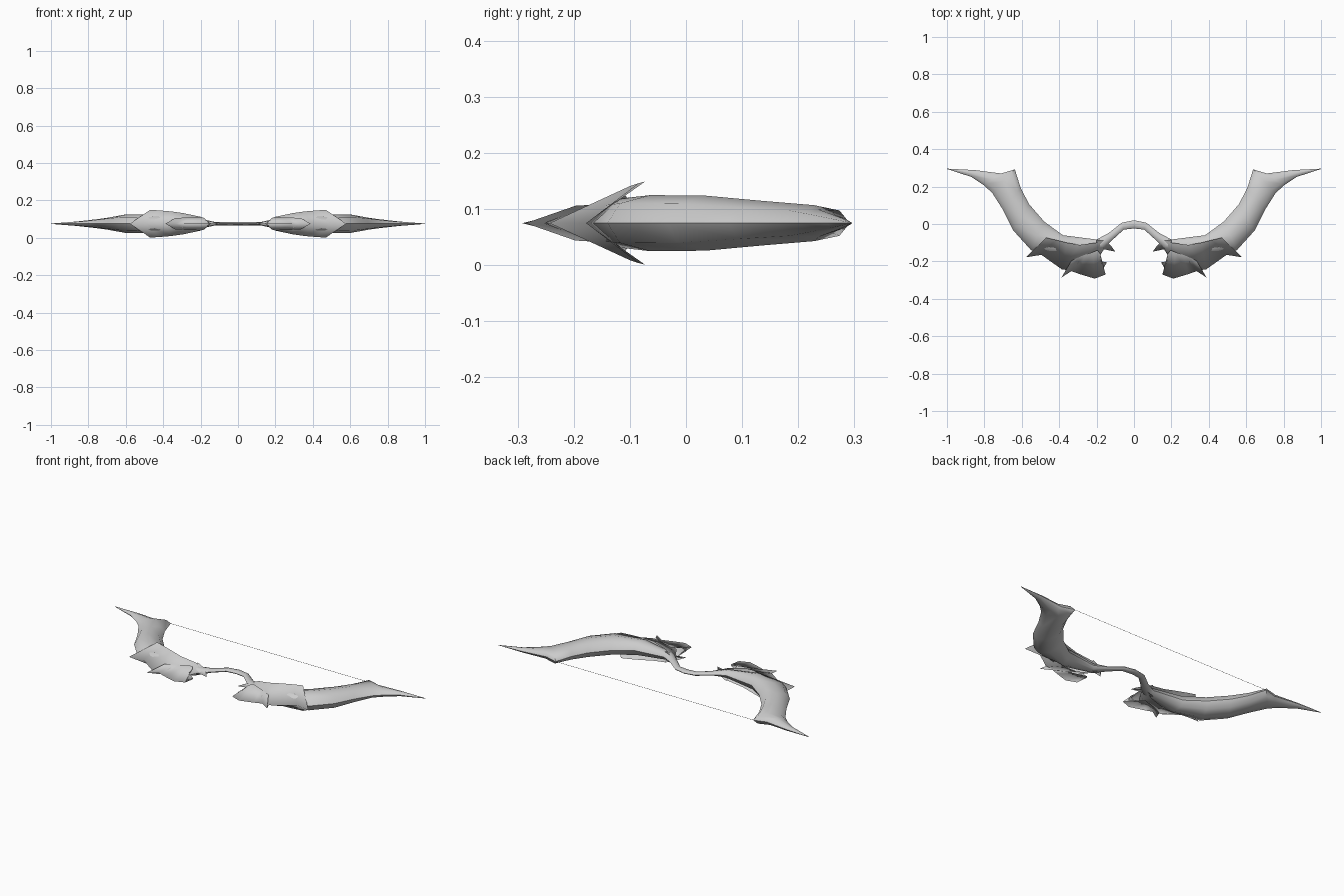
import bpy, bmesh, math

if "Cube" in bpy.data.objects:
    bpy.data.objects.remove(bpy.data.objects["Cube"])

ZC = 0.075  # height of the symmetry plane
gray = bpy.data.materials.new("plain_gray")
gray.diffuse_color = (0.6, 0.6, 0.6, 1)
gray.use_nodes = True
gray.node_tree.nodes["Principled BSDF"].inputs["Base Color"].default_value = gray.diffuse_color


def finish(name, bm, mirror_z=False, angle=40):
    """Turn a right-hand half into a mirrored, smooth object."""
    bmesh.ops.recalc_face_normals(bm, faces=bm.faces)
    me = bpy.data.meshes.new(name)
    bm.to_mesh(me)
    bm.free()
    me.materials.append(gray)
    ob = bpy.data.objects.new(name, me)
    bpy.context.collection.objects.link(ob)
    ob.location.z = ZC
    mod = ob.modifiers.new("mirror", 'MIRROR')
    mod.use_axis = (True, False, mirror_z)
    mod.merge_threshold = 0.0005
    bpy.ops.object.select_all(action='DESELECT')
    ob.select_set(True)
    bpy.context.view_layer.objects.active = ob
    bpy.ops.object.shade_smooth_by_angle(angle=math.radians(angle))
    return ob


def loft(name, sections, sides=8):
    """Skin elliptical sections given as inner xy, outer xy, half height."""
    bm = bmesh.new()
    rings = []
    for ix, iy, ox, oy, h in sections:
        ring = []
        for i in range(sides):
            a = 2 * math.pi * i / sides
            t = 0.5 - 0.5 * math.cos(a)
            ring.append(bm.verts.new((ix + (ox - ix) * t, iy + (oy - iy) * t, h * math.sin(a))))
        rings.append(ring)
    for a, b in zip(rings, rings[1:]):
        for i in range(sides):
            j = (i + 1) % sides
            bm.faces.new((a[i], a[j], b[j], b[i]))
    return finish(name, bm, angle=50)


def shell(name, keel, edge):
    """V-shaped plate: a sheet from the keel up to its edge, mirrored below."""
    bm = bmesh.new()
    k = [bm.verts.new((x, y, 0)) for x, y in keel]
    e = [bm.verts.new((x, y, z - ZC)) for x, y, z in edge]
    for i in range(len(k) - 1):
        bm.faces.new((k[i], k[i + 1], e[i + 1]))
        bm.faces.new((k[i], e[i + 1], e[i]))
    return finish(name, bm, mirror_z=True)


# grip and limbs, from the middle out to the pointed tips
loft("bow_limbs", [
    (0, 0.02, 0, -0.024, 0.009),
    (0.065, 0.007, 0.055, -0.03, 0.009),
    (0.135, -0.048, 0.11, -0.08, 0.009),
    (0.20, -0.083, 0.16, -0.13, 0.022),
    (0.38, -0.06, 0.36, -0.17, 0.044),
    (0.48, 0.013, 0.55, -0.14, 0.050),
    (0.56, 0.105, 0.645, -0.035, 0.049),
    (0.605, 0.19, 0.70, 0.075, 0.040),
    (0.637, 0.292, 0.757, 0.165, 0.032),
    (0.71, 0.270, 0.80, 0.205, 0.024),
    (0.85, 0.288, 0.87, 0.252, 0.012),
    (1.0, 0.296, 1.0, 0.294, 0.001),
])

# large armour plate wrapped round the outside of each limb
shell("large_plate",
      [(0.578, -0.178), (0.495, -0.165), (0.385, -0.243), (0.30, -0.251), (0.20, -0.20), (0.14, -0.10)],
      [(0.47, -0.073, 0.149), (0.42, -0.085, 0.146), (0.36, -0.10, 0.141),
       (0.29, -0.112, 0.131), (0.20, -0.10, 0.112), (0.15, -0.085, 0.085)])

# small jagged plate on top of the large one
shell("small_plate",
      [(0.388, -0.286), (0.335, -0.252), (0.29, -0.268), (0.21, -0.292), (0.152, -0.27),
       (0.165, -0.24), (0.145, -0.205)],
      [(0.335, -0.197, 0.106), (0.30, -0.18, 0.107), (0.265, -0.165, 0.108), (0.22, -0.15, 0.110),
       (0.195, -0.14, 0.110), (0.18, -0.16, 0.106), (0.175, -0.20, 0.098)])

# spike beside the grip
shell("grip_spike",
      [(0.10, -0.148), (0.16, -0.135), (0.20, -0.16)],
      [(0.12, -0.12, 0.080), (0.15, -0.09, 0.088), (0.20, -0.085, 0.108)])

# bowstring between the two barbs
bm = bmesh.new()
ring = [bm.verts.new((x, 0.29, z)) for x, z in ((0, -0.001), (0.637, -0.001), (0.637, 0.001), (0, 0.001))]
bm.faces.new(ring)
finish("bowstring", bm)
